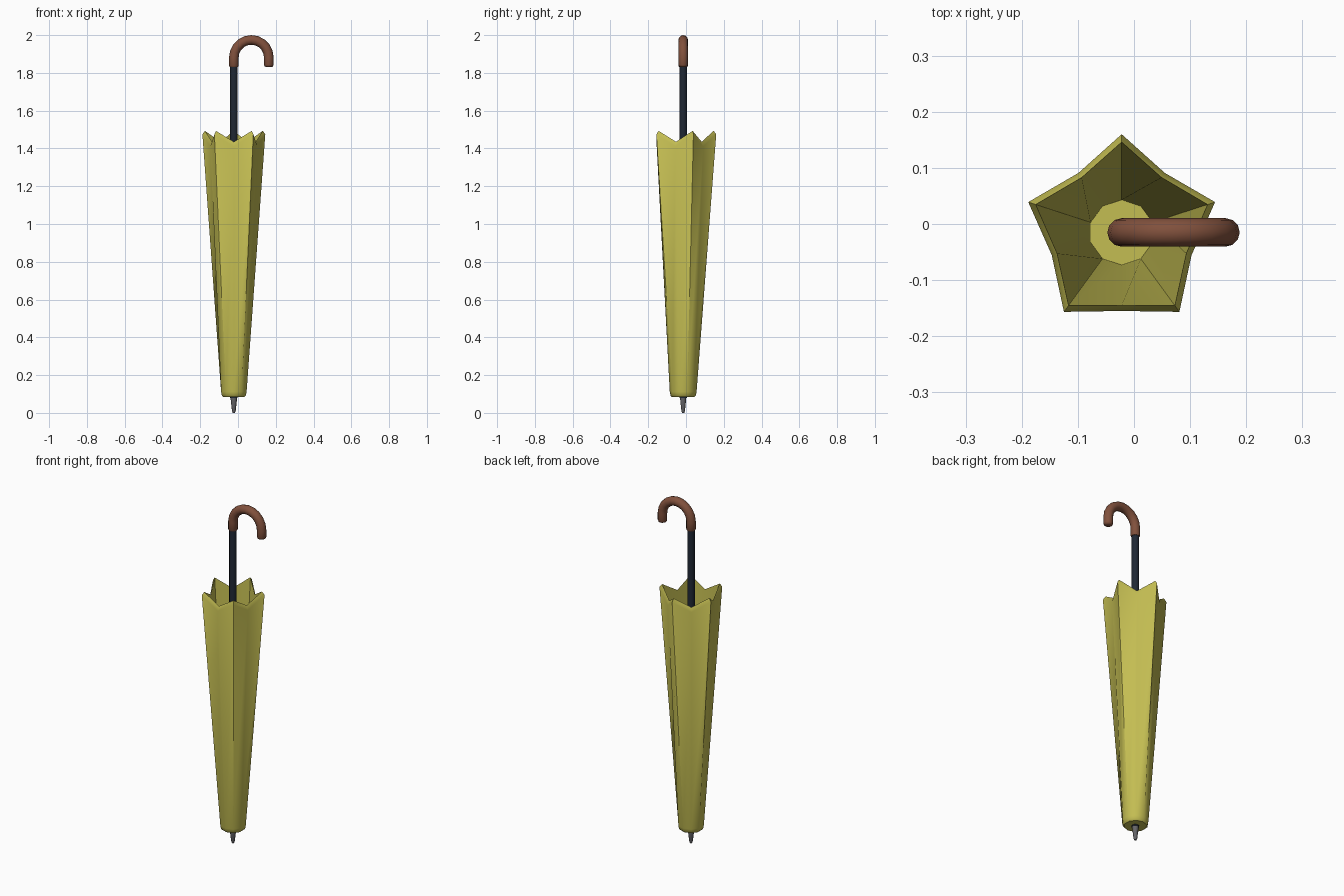
import bpy, bmesh, math
from mathutils import Vector

if "Cube" in bpy.data.objects:
    bpy.data.objects.remove(bpy.data.objects["Cube"])

CX, CY = -0.022, -0.015   # umbrella axis


def material(name, rgb):
    m = bpy.data.materials.new(name)
    m.diffuse_color = (*rgb, 1)
    m.use_nodes = True
    m.node_tree.nodes["Principled BSDF"].inputs["Base Color"].default_value = m.diffuse_color
    return m


YELLOW = material("yellow cloth", (0.55, 0.51, 0.085))
NAVY = material("dark navy shaft", (0.014, 0.021, 0.035))
BROWN = material("brown handle", (0.22, 0.082, 0.046))
GREY = material("grey metal", (0.13, 0.13, 0.14))


def skin(name, rings, mat, angle):
    """Join rings of points into one closed skin with capped ends."""
    bm = bmesh.new()
    vr = [[bm.verts.new(p) for p in ring] for ring in rings]
    n = len(vr[0])
    for a, b in zip(vr, vr[1:]):
        for i in range(n):
            j = (i + 1) % n
            bm.faces.new((a[i], a[j], b[j], b[i]))
    bm.faces.new(vr[0][::-1])
    bm.faces.new(vr[-1])
    bmesh.ops.recalc_face_normals(bm, faces=bm.faces)
    me = bpy.data.meshes.new(name)
    bm.to_mesh(me)
    bm.free()
    ob = bpy.data.objects.new(name, me)
    bpy.context.collection.objects.link(ob)
    me.materials.append(mat)
    bpy.ops.object.select_all(action='DESELECT')
    ob.select_set(True)
    bpy.context.view_layer.objects.active = ob
    bpy.ops.object.shade_smooth_by_angle(angle=math.radians(angle))
    return ob


def ring(radius, z, n):
    return [(CX + radius * math.cos(2 * math.pi * i / n),
             CY + radius * math.sin(2 * math.pi * i / n), z) for i in range(n)]


def canopy_ring(tip_r, valley_r, front_r, tip_z, valley_z):
    """Ten points: five tips alternating with five valleys, front valley fuller."""
    pts = []
    for i in range(10):
        a = math.radians(90 + 36 * i)
        r = tip_r if i % 2 == 0 else (front_r if i == 5 else valley_r)
        z = tip_z if i % 2 == 0 else valley_z
        pts.append((CX + r * math.cos(a), CY + r * math.sin(a), z))
    return pts


# Folded canopy: outer wall, zigzag rim, inner wall
skin("canopy", [
    canopy_ring(0.060, 0.060, 0.060, 0.085, 0.085),
    canopy_ring(0.067, 0.067, 0.067, 0.092, 0.092),
    canopy_ring(0.071, 0.071, 0.071, 0.112, 0.112),
    canopy_ring(0.175, 0.131, 0.140, 1.475, 1.41),
    canopy_ring(0.161, 0.121, 0.130, 1.493, 1.435),
    canopy_ring(0.058, 0.058, 0.058, 0.115, 0.115),
], YELLOW, 46)

# Shaft
skin("shaft", [ring(0.02, 0.08, 12), ring(0.02, 1.85, 12)], NAVY, 40)

# Metal tip
skin("metal_tip", [ring(0.018, 0.10, 10), ring(0.017, 0.075, 10),
                   ring(0.010, 0.012, 10), ring(0.006, 0.0, 10)], GREY, 50)

# Hooked handle: tube swept along a straight, a half circle and a short drop
R, HX, HZ, TUBE = 0.0925, CX + 0.0925, 1.882, 0.0255
path = [(CX, 1.832, 0.86), (CX, 1.838, 1.0)]
for k in range(11):
    a = math.pi * (1 - k / 10)
    path.append((HX + R * math.cos(a), HZ + R * math.sin(a), 1.0))
path += [(HX + R, 1.843, 1.0), (HX + R, 1.834, 0.85), (HX + R, 1.830, 0.5)]
rings = []
for x, z, s in path:
    a = math.atan2(max(z - HZ, 0), x - HX)     # cross-section plane direction
    rings.append([(x + s * TUBE * math.cos(t) * math.cos(a),
                   CY + s * TUBE * math.sin(t),
                   z + s * TUBE * math.cos(t) * math.sin(a))
                  for t in (2 * math.pi * i / 12 for i in range(12))])
skin("handle", rings, BROWN, 50)
